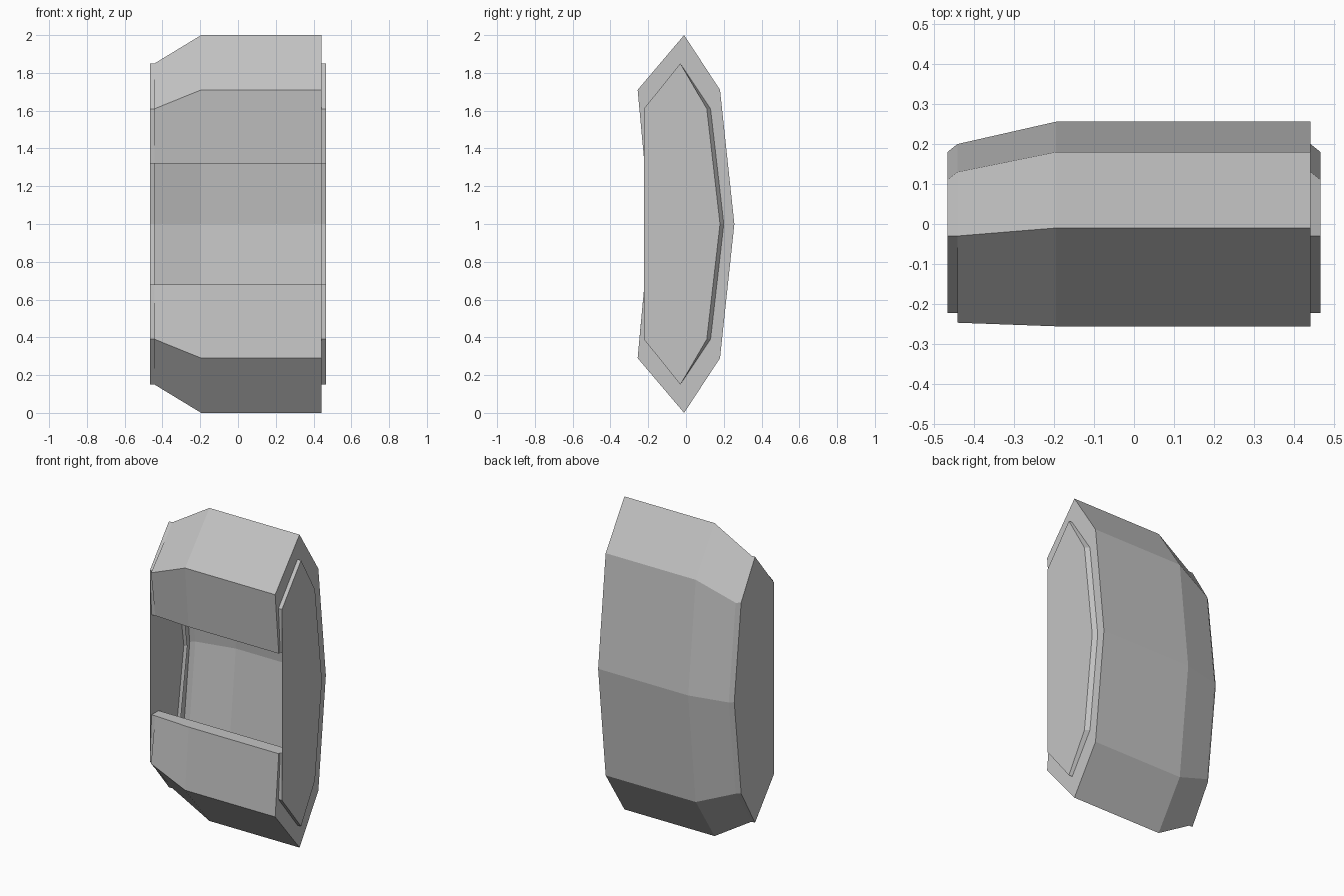
import bpy, bmesh

if "Cube" in bpy.data.objects:
    bpy.data.objects.remove(bpy.data.objects["Cube"])

grey = bpy.data.materials.new("light grey")
grey.diffuse_color = (0.55, 0.55, 0.55, 1)
grey.use_nodes = True
grey.node_tree.nodes["Principled BSDF"].inputs["Base Color"].default_value = grey.diffuse_color


def mirrored(upper):
    """Upper half (y, z) chain ending at z = 1, continued downwards."""
    return upper + [(y, 2 - z) for y, z in reversed(upper[:-1])]


def outline(lip, corner, peak, shoulder, middle):
    return mirrored([(-0.135, 1.32), lip, corner, peak, shoulder, middle])


def opening(top):
    return mirrored([(-0.135, 1.32), (-0.105, top), (0.045, top), (0.12, 1)])


main = outline((-0.22, 1.32), (-0.256, 1.71), (-0.01, 2), (0.18, 1.71), (0.256, 1))
narrow = outline((-0.205, 1.32), (-0.247, 1.61), (-0.03, 1.85), (0.13, 1.61), (0.2, 1))
stub = outline((-0.205, 1.32), (-0.223, 1.61), (-0.03, 1.85), (0.13, 1.61), (0.2, 1))
tip = outline((-0.205, 1.32), (-0.223, 1.61), (-0.03, 1.85), (0.11, 1.61), (0.18, 1))


def loft(bm, stations):
    rows = [[bm.verts.new((x, y, z)) for y, z in pts] for x, pts in stations]
    for a, b in zip(rows, rows[1:]):
        for i in range(len(a) - 1):
            bm.faces.new((a[i], a[i + 1], b[i + 1], b[i]))


def finish(bm, name):
    bmesh.ops.remove_doubles(bm, verts=bm.verts, dist=0.0005)
    bmesh.ops.dissolve_degenerate(bm, edges=bm.edges, dist=0.0005)
    bmesh.ops.recalc_face_normals(bm, faces=bm.faces)
    mesh = bpy.data.meshes.new(name)
    bm.to_mesh(mesh)
    bm.free()
    mesh.materials.append(grey)
    bpy.context.collection.objects.link(bpy.data.objects.new(name, mesh))


# Hollow shell with folded lips, stepped in at both ends
shell = bmesh.new()
loft(shell, [(-0.467, tip), (-0.442, stub), (-0.442, narrow), (-0.195, main),
             (0.442, main), (0.442, stub), (0.467, tip)])
finish(shell, "shell")

# End plates with a C-shaped opening and a short inner rim
for side, name in ((-1, "left_end_plate"), (1, "right_end_plate")):
    plate = bmesh.new()
    hole = opening(1.505)
    border = tip + hole[::-1][1:-1]
    face = plate.faces.new([plate.verts.new((side * 0.467, y, z)) for y, z in border])
    bmesh.ops.triangulate(plate, faces=[face])
    loft(plate, [(side * 0.467, hole), (side * 0.442, opening(1.49))])
    finish(plate, name)
